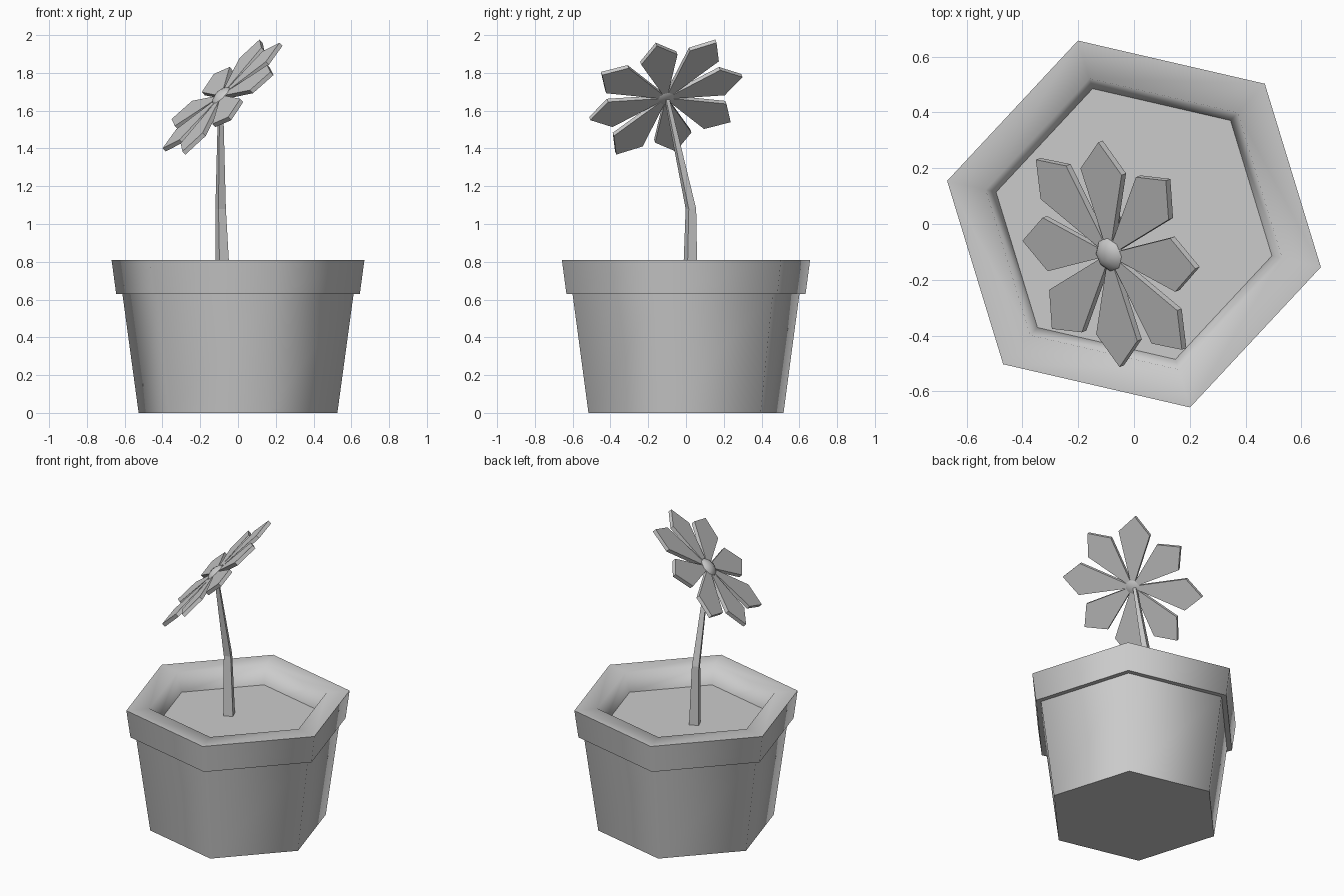
import bpy, math
from mathutils import Vector, Matrix

if "Cube" in bpy.data.objects:
    bpy.data.objects.remove(bpy.data.objects["Cube"])

HEX = math.radians(-13)


def make(name, verts, faces, smooth=None, matrix=None):
    mesh = bpy.data.meshes.new(name)
    mesh.from_pydata([tuple(v) for v in verts], [], faces)
    mesh.update()
    ob = bpy.data.objects.new(name, mesh)
    bpy.context.collection.objects.link(ob)
    if matrix:
        ob.matrix_world = matrix
    if smooth:
        bpy.ops.object.select_all(action='DESELECT')
        ob.select_set(True)
        bpy.context.view_layer.objects.active = ob
        bpy.ops.object.shade_smooth_by_angle(angle=math.radians(smooth))
    return ob


def loft(name, rings, sides, turn, cap_start=True, cap_end=True, smooth=None, matrix=None):
    """Skin a stack of polygon rings, each given as (centre, radius)."""
    verts = []
    for c, r in rings:
        for k in range(sides):
            a = turn + 2 * math.pi * k / sides
            verts.append((c[0] + r * math.cos(a), c[1] + r * math.sin(a), c[2]))
    faces = []
    for i in range(len(rings) - 1):
        for k in range(sides):
            a, b = i * sides + k, i * sides + (k + 1) % sides
            faces.append((a, b, b + sides, a + sides))
    if cap_start:
        faces.append(tuple(reversed(range(sides))))
    if cap_end:
        n = (len(rings) - 1) * sides
        faces.append(tuple(range(n, n + sides)))
    return make(name, verts, faces, smooth, matrix)


# Hexagonal pot: base, body, overhanging rim and inner wall
profile = [(0.54, 0), (0.628, 0.63), (0.662, 0.63), (0.687, 0.81), (0.545, 0.81), (0.507, 0.69)]
loft("pot", [((0, 0, z), r) for r, z in profile], 6, HEX, cap_end=False, smooth=78)

# Soil
make("soil", [(0.507 * math.cos(HEX + k * math.pi / 3),
               0.507 * math.sin(HEX + k * math.pi / 3), 0.69) for k in range(6)],
     [tuple(range(6))])

# Bent, tapering stem
loft("stem", [((-0.08, 0.022, 0.68), 0.042), ((-0.092, 0.026, 1.08), 0.03),
              ((-0.092, -0.1, 1.66), 0.014)], 4, math.radians(-22))

# Flower frame: local x and y lie in the tilted petal plane, z is its normal
centre = Vector((-0.082, -0.107, 1.672))
u = Vector((0.31, -0.05, 0.28)).normalized()
n = u.cross(Vector((-0.04, 0.41, 0.115))).normalized()
v = n.cross(u)
frame = Matrix((u, v, n)).transposed().to_4x4()
frame.translation = centre

# Eight petals, alternating slightly in length
T = 0.012
for i in range(8):
    shoulder, tip = ((0.31, 0.42), (0.34, 0.447))[i % 2]
    outline = [(0.04, -0.016), (shoulder, -0.1), (tip, 0), (shoulder, 0.1), (0.04, 0.016)]
    verts = [(x, y, -T) for x, y in outline] + [(x, y, T) for x, y in outline]
    faces = [(4, 3, 2, 1, 0), (5, 6, 7, 8, 9)]
    faces += [(k, (k + 1) % 5, (k + 1) % 5 + 5, k + 5) for k in range(5)]
    make(f"petal_{i + 1}", verts, faces,
         matrix=frame @ Matrix.Rotation(i * math.pi / 4, 4, 'Z'))

# Domed flower centre
loft("flower_centre", [((0, 0, -0.012), 0.045), ((0, 0, 0.005), 0.068),
                       ((0, 0, 0.025), 0.05), ((0, 0, 0.036), 0.02)],
     8, 0, smooth=60, matrix=frame)
